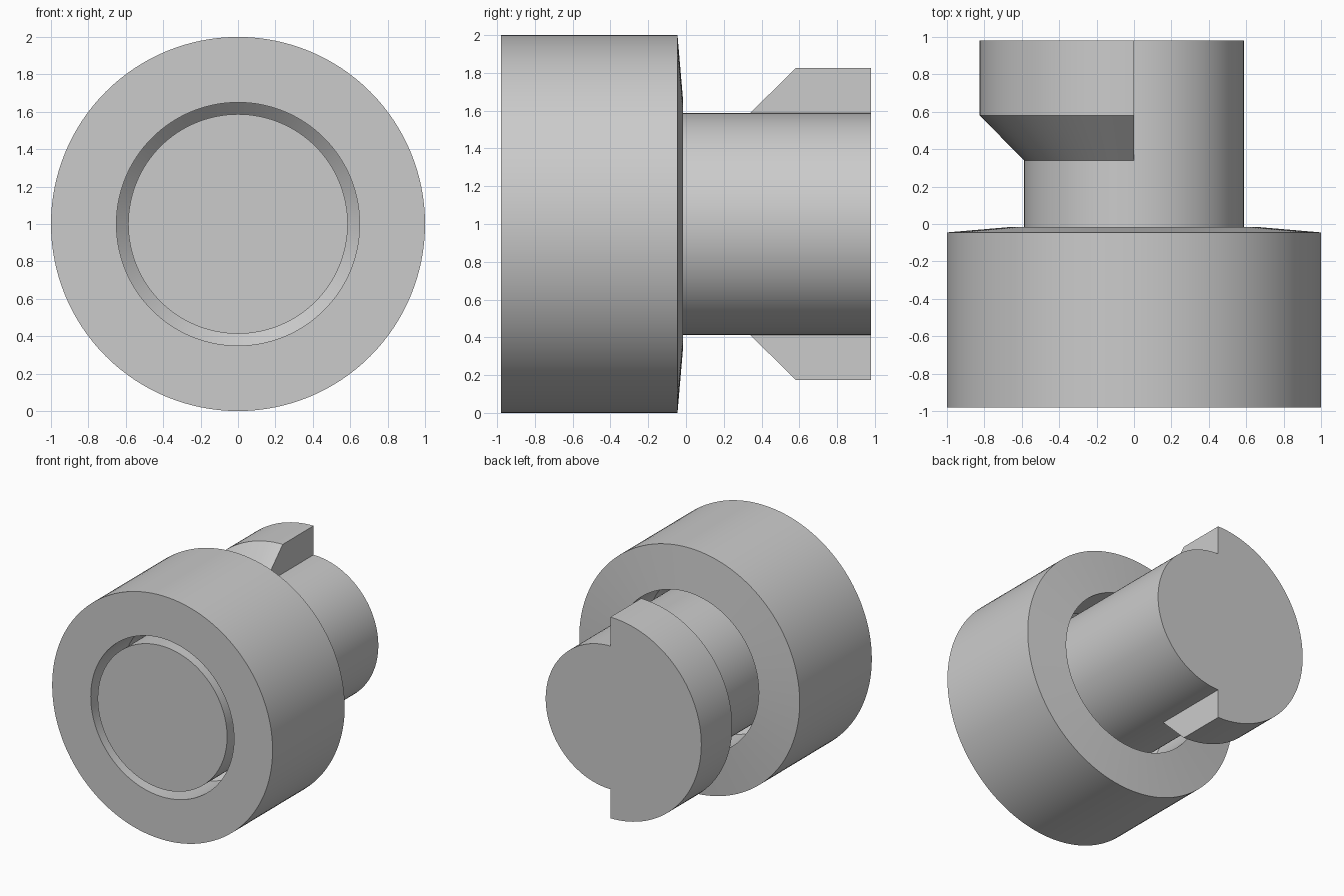
import bpy, bmesh, math

old = bpy.data.objects.get("Cube")
if old:
    bpy.data.objects.remove(old, do_unlink=True)

SEGMENTS = 128
CENTRE_Z = 1.0
FRONT, BACK = -0.98, 0.98
SHAFT_R, LOBE_R, BORE_R = 0.587, 0.825, 0.65

grey = bpy.data.materials.new("plain_grey")
grey.use_nodes = True
grey.diffuse_color = (0.6, 0.6, 0.6, 1)
grey.node_tree.nodes["Principled BSDF"].inputs["Base Color"].default_value = (0.6, 0.6, 0.6, 1)


def revolve(bm, profile, start, sweep, steps, closed=False):
    """Turn (radius, y) points about the y axis; angle 0 points up, positive towards +x."""
    rows = []
    for i in range(steps + 1):
        a = start + sweep * i / steps
        rows.append([bm.verts.new((r * math.sin(a), y, CENTRE_Z + r * math.cos(a)))
                     for r, y in profile])
    count = len(profile)
    for a, b in zip(rows, rows[1:]):
        for j in range(count if closed else count - 1):
            k = (j + 1) % count
            bm.faces.new((a[j], a[k], b[k], b[j]))


def finish(bm, name):
    bmesh.ops.remove_doubles(bm, verts=bm.verts, dist=1e-5)
    bmesh.ops.dissolve_degenerate(bm, edges=bm.edges, dist=1e-5)
    bmesh.ops.recalc_face_normals(bm, faces=bm.faces)
    mesh = bpy.data.meshes.new(name)
    bm.to_mesh(mesh)
    bm.free()
    obj = bpy.data.objects.new(name, mesh)
    bpy.context.collection.objects.link(obj)
    mesh.materials.append(grey)
    bpy.ops.object.select_all(action='DESELECT')
    obj.select_set(True)
    bpy.context.view_layer.objects.active = obj
    # Keep even the shallow edge of the collar's back face crisp
    bpy.ops.object.shade_smooth_by_angle(angle=math.radians(25))


# Thick collar with a slightly coned back and a narrow rib inside the bore
bm = bmesh.new()
collar = [(1.0, FRONT), (1.0, -0.045), (BORE_R, -0.015),
          (BORE_R, -0.42), (SHAFT_R, -0.48), (SHAFT_R, -0.52),
          (BORE_R, -0.58), (BORE_R, FRONT)]
revolve(bm, collar, 0, 2 * math.pi, SEGMENTS, closed=True)
finish(bm, "collar")

# Shaft: plain half on +x, half with a flared locking lobe on -x
bm = bmesh.new()
base = [(0, FRONT), (SHAFT_R, FRONT), (SHAFT_R, 0.34)]
lobe = [(SHAFT_R, 0.34), (LOBE_R, 0.58), (LOBE_R, BACK), (SHAFT_R, BACK)]
end = [(SHAFT_R, BACK), (0, BACK)]
revolve(bm, base + end, 0, math.pi, SEGMENTS // 2)
revolve(bm, base + lobe[1:] + end[1:], math.pi, math.pi, SEGMENTS // 2)
# Flat step faces where the lobe stops, above and below
for side in (1, -1):
    bm.faces.new([bm.verts.new((0, y, CENTRE_Z + side * r)) for r, y in lobe])
finish(bm, "shaft_with_lobe")
